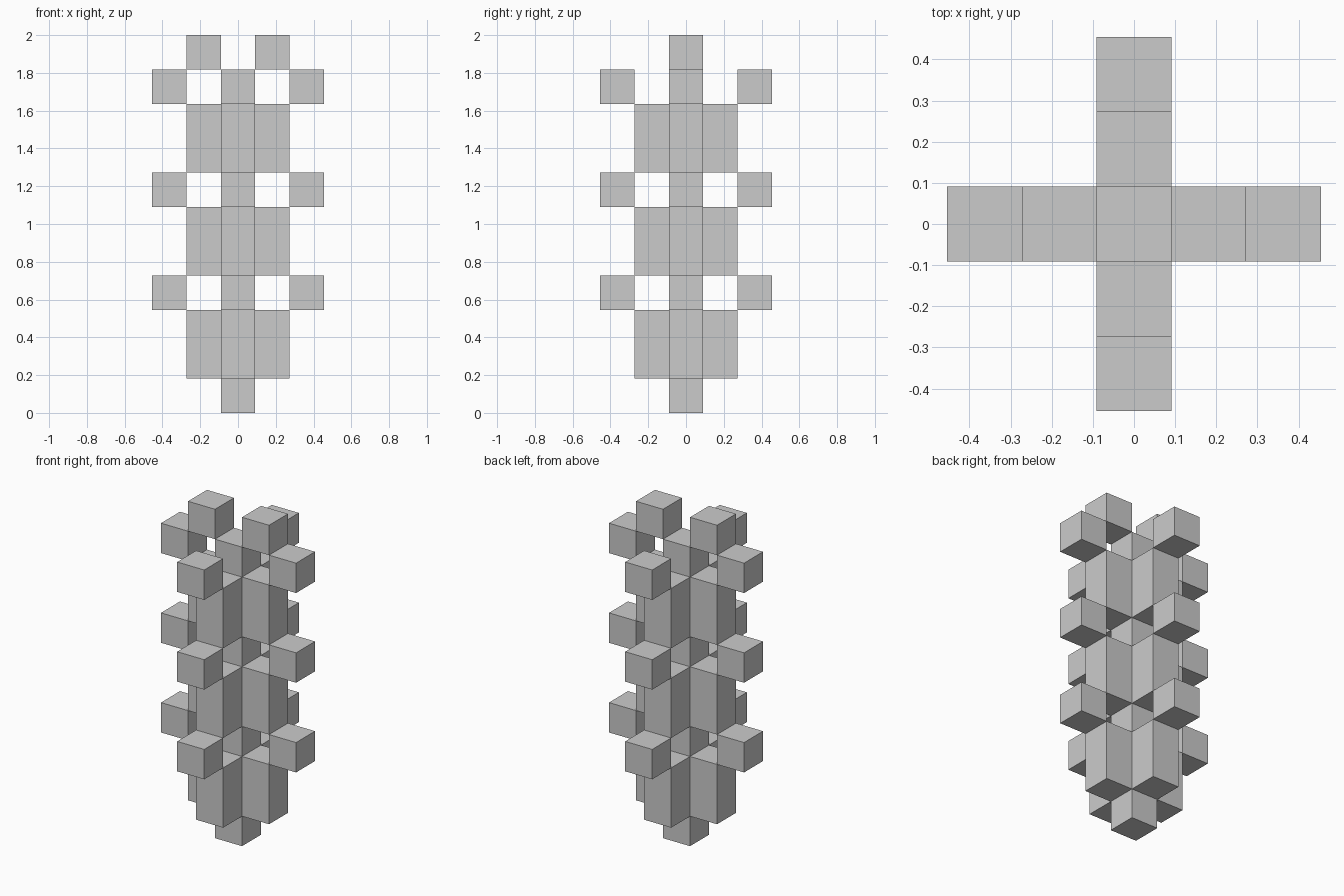
import bpy, bmesh
from mathutils import Matrix, Vector

if "Cube" in bpy.data.objects:
    bpy.data.objects.remove(bpy.data.objects["Cube"])

U = 2 / 11  # one block; the model is 11 blocks tall


def block(name, x, y, z, h=1):
    """Box one block wide and h blocks tall, its base centred on grid cell (x, y, z)."""
    bm = bmesh.new()
    bmesh.ops.create_cube(bm, size=U, matrix=Matrix.Diagonal((1, 1, h, 1)))
    mesh = bpy.data.meshes.new(name)
    bm.to_mesh(mesh)
    bm.free()
    obj = bpy.data.objects.new(name, mesh)
    obj.location = Vector((x, y, z + h / 2)) * U
    bpy.context.collection.objects.link(obj)


SIDES = {"right": (1, 0), "back": (0, 1), "left": (-1, 0), "front": (0, -1)}

# Central column
block("stem", 0, 0, 0, 10)

# Three repeating tiers: tall ribs on the stem, small outer cubes above them
for tier in range(3):
    base = 1 + 3 * tier
    for side, (dx, dy) in SIDES.items():
        block(f"rib_{side}_{tier + 1}", dx, dy, base, 2)
        block(f"outer_cube_{side}_{tier + 1}", 2 * dx, 2 * dy, base + 2)

# Pair of cubes at the top
for side in ("left", "right"):
    block(f"top_cube_{side}", SIDES[side][0], 0, 10)
